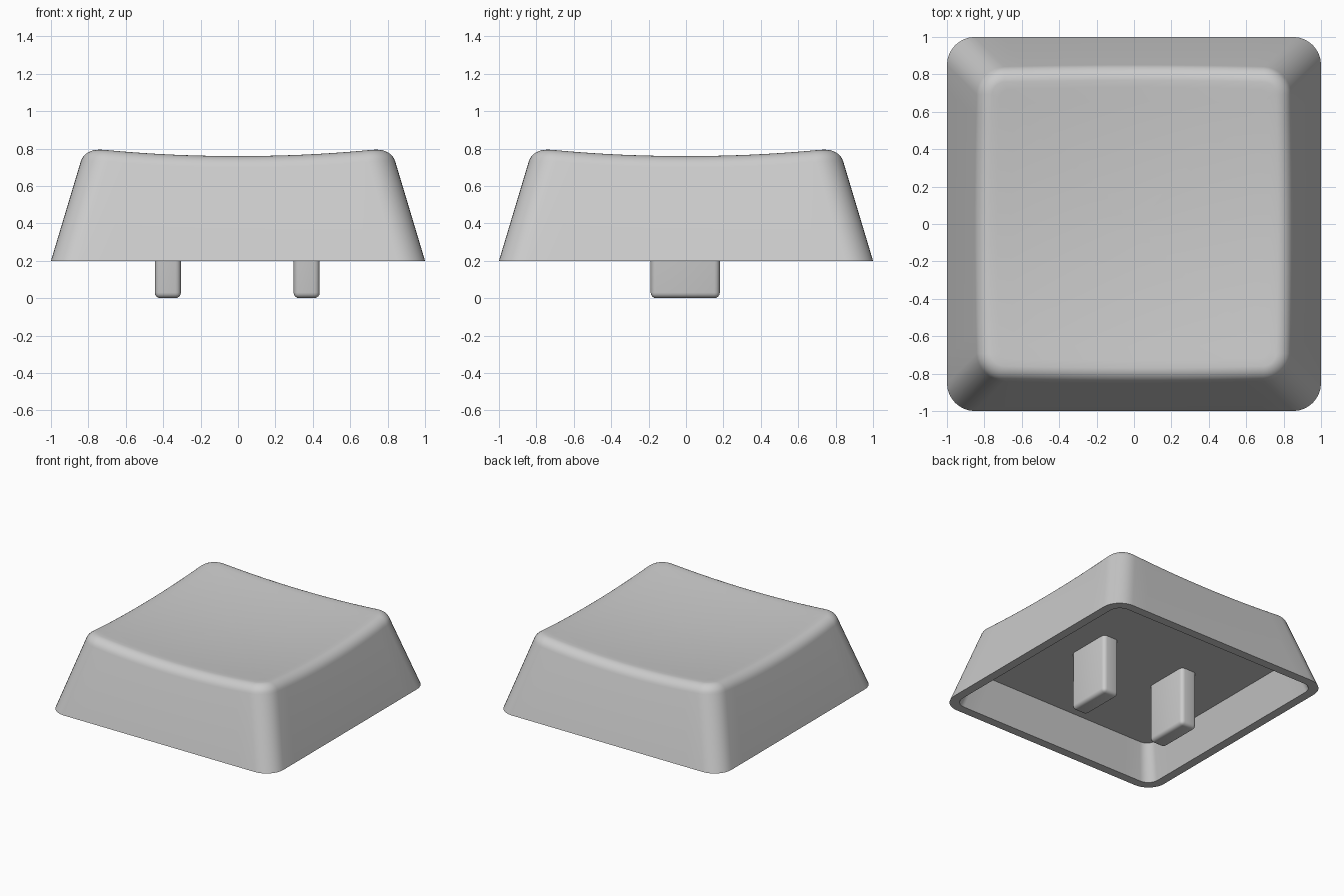
import bpy, bmesh, math

if "Cube" in bpy.data.objects:
    bpy.data.objects.remove(bpy.data.objects["Cube"])

grey = bpy.data.materials.new("light grey plastic")
grey.diffuse_color = (0.6, 0.6, 0.6, 1)
grey.use_nodes = True
grey.node_tree.nodes["Principled BSDF"].inputs["Base Color"].default_value = grey.diffuse_color

BASE, SLOPE, FILLET = 0.2, 0.3, 0.085
ARC, SIDE = 8, 12                       # samples per corner and per side
TURN = math.atan2(1, SLOPE)             # angle turned by the top fillet
TANGENT = FILLET * math.tan(TURN / 2)
COUNT = 4 * (ARC + SIDE)


def dish(x, y):
    """Height of the scooped top."""
    return 0.72 + 0.068 * (x * x + y * y)


def outline(i, half, r):
    """Point i on a rounded square."""
    quarter, k = divmod(i, ARC + SIDE)
    c = half - r
    if k <= ARC:
        a = math.pi / 2 * k / ARC
        x, y = c + r * math.cos(a), c + r * math.sin(a)
    else:
        x, y = c - 2 * c * (k - ARC) / SIDE, half
    for _ in range(quarter):
        x, y = -y, x
    return x, y


def finish(bm, name):
    bmesh.ops.recalc_face_normals(bm, faces=bm.faces)
    mesh = bpy.data.meshes.new(name)
    bm.to_mesh(mesh)
    bm.free()
    mesh.materials.append(grey)
    obj = bpy.data.objects.new(name, mesh)
    bpy.context.collection.objects.link(obj)
    bpy.context.view_layer.objects.active = obj
    obj.select_set(True)
    bpy.ops.object.shade_smooth_by_angle(angle=math.radians(35))
    obj.select_set(False)
    return obj


# Hollow cap: ceiling, inner wall, rim, outer wall, fillet, scooped top
rings = []
for half, r, z in ((0.85, 0.08, 0.47), (0.93, 0.09, BASE), (1.0, 0.15, BASE)):
    rings.append([(*outline(i, half, r), z) for i in range(COUNT)])
for step in range(8):
    t = TURN * (1 - step / 7)
    inset = TANGENT - FILLET * math.sin(t)
    ring = []
    for i in range(COUNT):
        top = dish(*outline(i, 0.76, 0.08))
        half = 1 - SLOPE * (top - BASE) - inset
        ring.append((*outline(i, half, 0.13 - inset),
                     top - FILLET * (1 - math.cos(t))))
    rings.append(ring)
edge = rings[-1]
for s in (0.95, 0.85, 0.7, 0.5, 0.3, 0.12):
    rings.append([(x * s, y * s, dish(x * s, y * s)) for x, y, z in edge])

bm = bmesh.new()
loops = [[bm.verts.new(p) for p in ring] for ring in rings]
for a, b in zip(loops, loops[1:]):
    for i in range(COUNT):
        j = (i + 1) % COUNT
        bm.faces.new((a[i], a[j], b[j], b[i]))
bm.faces.new(loops[0])
centre = bm.verts.new((0, 0, dish(0, 0)))
for i in range(COUNT):
    bm.faces.new((loops[-1][i], loops[-1][(i + 1) % COUNT], centre))
finish(bm, "keycap_shell")

# Two rounded prongs hanging from the ceiling
for name, x in (("left_prong", -0.375), ("right_prong", 0.367)):
    bm = bmesh.new()
    bmesh.ops.create_cube(bm, size=1)
    for v in bm.verts:
        v.co = (x + v.co.x * 0.14, -0.004 + v.co.y * 0.37,
                0.48 if v.co.z > 0 else 0)
    edges = [e for e in bm.edges if min(v.co.z for v in e.verts) < 0.1]
    bmesh.ops.bevel(bm, geom=edges, offset=0.03, segments=4, profile=0.5,
                    affect='EDGES')
    finish(bm, name)
